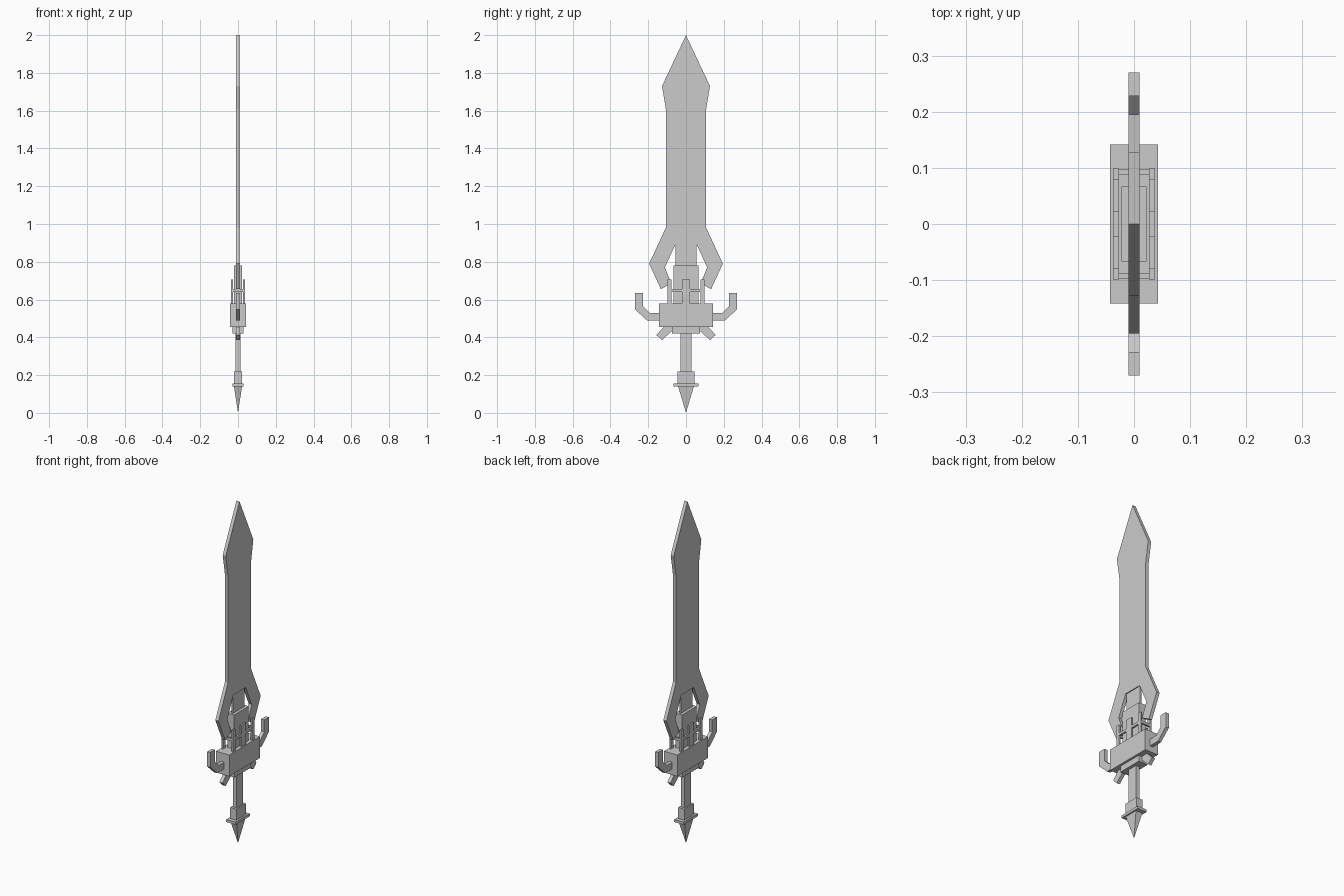
import bpy
import bmesh

default = bpy.data.objects.get("Cube")
if default:
    bpy.data.objects.remove(default, do_unlink=True)

GREY = (0.6, 0.6, 0.6, 1.0)
metal = bpy.data.materials.new("plain_grey")
metal.use_nodes = True
metal.diffuse_color = GREY
metal.node_tree.nodes["Principled BSDF"].inputs["Base Color"].default_value = GREY


def finish(name, bm):
    bmesh.ops.recalc_face_normals(bm, faces=bm.faces[:])
    mesh = bpy.data.meshes.new(name)
    bm.to_mesh(mesh)
    bm.free()
    mesh.materials.append(metal)
    obj = bpy.data.objects.new(name, mesh)
    bpy.context.collection.objects.link(obj)
    return obj


def plate(name, outline, half):
    """Extrude a y-z outline evenly to both sides of x = 0."""
    bm = bmesh.new()
    face = bm.faces.new([bm.verts.new((-half, y, z)) for y, z in outline])
    new = bmesh.ops.extrude_face_region(bm, geom=[face])["geom"]
    verts = [v for v in new if isinstance(v, bmesh.types.BMVert)]
    bmesh.ops.translate(bm, verts=verts, vec=(2 * half, 0, 0))
    return finish(name, bm)


def block(name, x, y, z):
    """Box from (min, max) pairs."""
    bm = bmesh.new()
    bmesh.ops.create_cube(bm, size=1)
    for v in bm.verts:
        v.co = [pair[int(c > 0)] for pair, c in zip((x, y, z), v.co)]
    return finish(name, bm)


def centred(name, hx, hy, z0, z1):
    return block(name, (-hx, hx), (-hy, hy), (z0, z1))


def flip(points, side):
    return [(side * y, z) for y, z in points]


# Blade with two claw-like arms around an open arch
half_blade = [(0.127, 1.73), (0.107, 1.61), (0.107, 0.98), (0.195, 0.79),
              (0.133, 0.655), (0.078, 0.685), (0.112, 0.77), (0.057, 0.89)]
plate("blade", [(0, 2)] + half_blade + flip(half_blade[::-1], -1), 0.01)

# Core rising into the arch
centred("blade_tang", 0.005, 0.055, 0.77, 0.9)
centred("core_block", 0.022, 0.067, 0.57, 0.78)

# Cage around the core: posts on both faces tied by a ring of bars
for sx, side in ((1, "left"), (-1, "right")):
    xs = sorted((sx * 0.027, sx * 0.037))
    for where, y0, y1 in (("front", -0.099, -0.078), ("middle", -0.022, 0.022),
                          ("back", 0.078, 0.099)):
        block(f"cage_post_{side}_{where}", xs, (y0, y1), (0.57, 0.705))
    block(f"cage_rail_{side}", xs, (-0.099, 0.099), (0.64, 0.655))
for sy, side in ((1, "back"), (-1, "front")):
    block(f"cage_rail_{side}", (-0.03, 0.03),
          sorted((sy * 0.088, sy * 0.098)), (0.64, 0.655))

# Guard with upturned hooks and small downward spurs
centred("guard", 0.043, 0.142, 0.455, 0.58)
centred("guard_base", 0.03, 0.075, 0.42, 0.46)
hook = [(0.135, 0.53), (0.192, 0.53), (0.228, 0.565), (0.228, 0.635),
        (0.27, 0.635), (0.27, 0.548), (0.207, 0.49), (0.135, 0.49)]
spur = [(0.157, 0.413), (0.128, 0.385), (0.07, 0.437), (0.07, 0.46), (0.113, 0.46)]
for s, side in ((1, "back"), (-1, "front")):
    plate(f"guard_hook_{side}", flip(hook, s), 0.01)
    plate(f"guard_spur_{side}", flip(spur, s), 0.01)

# Grip and pommel
centred("grip", 0.012, 0.029, 0.21, 0.43)
centred("grip_collar", 0.02, 0.044, 0.15, 0.22)
centred("pommel_plate", 0.03, 0.066, 0.14, 0.155)
spike = centred("pommel_spike", 0.022, 0.043, 0, 0.145)
bm = bmesh.new()
bm.from_mesh(spike.data)
bmesh.ops.pointmerge(bm, verts=[v for v in bm.verts if v.co.z < 0.01],
                     merge_co=(0, 0, 0))
bm.to_mesh(spike.data)
bm.free()
